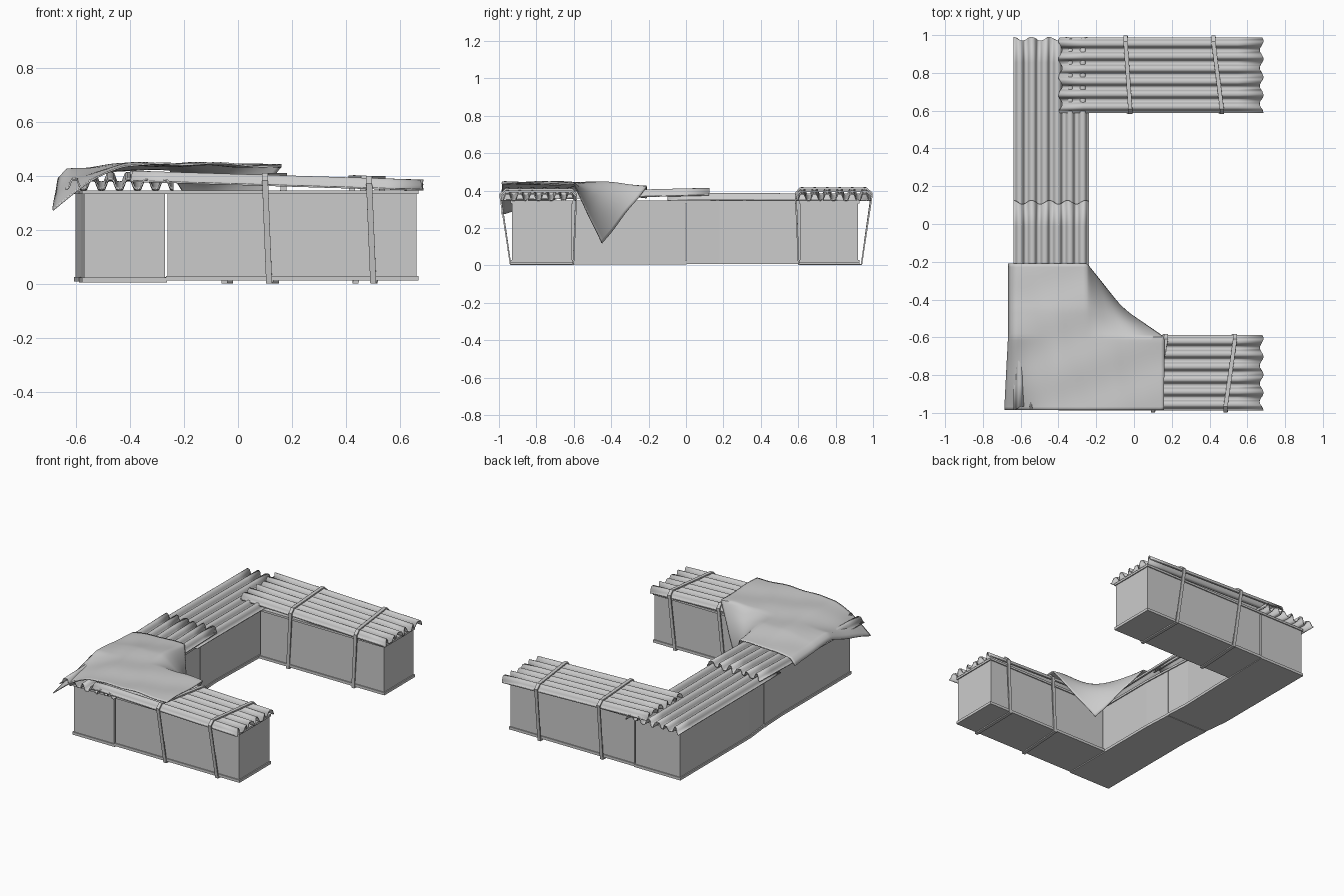
import bpy, bmesh, math
from mathutils import Vector

if "Cube" in bpy.data.objects:
    bpy.data.objects.remove(bpy.data.objects["Cube"])

grey = bpy.data.materials.new("plain_grey")
grey.use_nodes = True
grey.diffuse_color = (0.6, 0.6, 0.6, 1)
grey.node_tree.nodes["Principled BSDF"].inputs["Base Color"].default_value = (0.6, 0.6, 0.6, 1)


def finish(name, bm, thickness=0, smooth=False):
    bmesh.ops.recalc_face_normals(bm, faces=bm.faces)
    mesh = bpy.data.meshes.new(name)
    bm.to_mesh(mesh)
    bm.free()
    mesh.materials.append(grey)
    ob = bpy.data.objects.new(name, mesh)
    bpy.context.collection.objects.link(ob)
    if thickness:
        mod = ob.modifiers.new("thickness", 'SOLIDIFY')
        mod.thickness = thickness
        mod.offset = 0
    if smooth:
        bpy.ops.object.select_all(action='DESELECT')
        ob.select_set(True)
        bpy.context.view_layer.objects.active = ob
        bpy.ops.object.shade_smooth_by_angle(angle=math.radians(50))
    return ob


def prism(name, outline, z0, z1):
    bm = bmesh.new()
    face = bm.faces.new([bm.verts.new((x, y, z0)) for x, y in outline])
    top = bmesh.ops.extrude_face_region(bm, geom=[face])
    verts = [g for g in top["geom"] if isinstance(g, bmesh.types.BMVert)]
    bmesh.ops.translate(bm, verts=verts, vec=(0, 0, z1 - z0))
    return finish(name, bm)


def crate(name, outline, base):
    """Long box with a thin rail round its foot and its top edge."""
    prism(name, outline, base, 0.34)
    cx = sum(p[0] for p in outline) / len(outline)
    cy = sum(p[1] for p in outline) / len(outline)
    rim = [(x + math.copysign(0.007, x - cx), y + math.copysign(0.007, y - cy)) for x, y in outline]
    prism(name + "_foot_rail", rim, base, base + 0.018)
    prism(name + "_top_rail", rim, 0.332, 0.346)


def rectangle(x0, x1, y0, y1):
    return [(x0, y0), (x1, y0), (x1, y1), (x0, y1)]


def grid(nu, nv, point):
    bm = bmesh.new()
    rows = [[bm.verts.new(point(i / nu, j / nv)) for j in range(nv + 1)] for i in range(nu + 1)]
    for a, b in zip(rows, rows[1:]):
        for j in range(nv):
            bm.faces.new((a[j], b[j], b[j + 1], a[j + 1]))
    return bm


def ridge(v):
    """Rounded corrugation, six waves across a sheet."""
    return 0.5 - 0.5 * math.cos(v * 12 * math.pi)


def sheet(name, axis, start, end, side, z0, z1, width=0.4):
    def point(u, v):
        wave = math.tanh(2.2 * (2 * ridge(v) - 1)) / 2 + 0.5
        along = start + (end - start) * u
        if u in (0, 1):
            along -= math.copysign(0.02, along - (start + end) / 2) * ridge(v * 0.7)
        across = side + width * v
        z = z0 + (z1 - z0) * u + 0.036 * wave
        return (along, across, z) if axis == 'x' else (across, along, z)
    return finish(name, grid(8, 72, point), 0.006, True)


def strap(name, path, width=0.022):
    """Flat band following a closed path, wide along x."""
    bm = bmesh.new()
    pairs = [[bm.verts.new((x + s * width / 2, y, z)) for s in (-1, 1)] for x, y, z in path]
    for a, b in zip(pairs, pairs[1:] + pairs[:1]):
        bm.faces.new((a[0], a[1], b[1], b[0]))
    return finish(name, bm, 0.01)


# Boxes forming the U
crate("front_arm", rectangle(-0.26, 0.66, -0.93, -0.61), 0.012)
crate("back_arm", rectangle(-0.26, 0.66, 0.61, 0.92), 0.012)
crate("side_box_front", [(-0.57, -0.93), (-0.27, -0.93), (-0.27, -0.2), (-0.28, -0.003),
                         (-0.58, -0.003), (-0.57, -0.2)], 0.005)
crate("side_box_back", [(-0.58, 0.003), (-0.28, 0.003), (-0.29, 0.18), (-0.27, 0.92),
                        (-0.6, 0.92), (-0.6, 0.18)], 0.008)

# Corrugated roof sheets
sheet("side_roof_back", 'y', -0.1, 0.99, -0.638, 0.349, 0.346)
sheet("side_roof_front", 'y', -0.985, 0.125, -0.638, 0.35, 0.376)
sheet("back_arm_roof", 'x', -0.4, 0.685, 0.588, 0.38, 0.347)
sheet("front_arm_roof", 'x', -0.4, 0.685, -0.988, 0.38, 0.347)

# Tie straps: (name, x at inner edge, x at outer edge, side of the model)
for name, xin, xout, side in (("front_strap_inner", 0.17, 0.10, -1), ("front_strap_outer", 0.535, 0.485, -1),
                              ("back_strap_inner", -0.02, -0.045, 1), ("back_strap_outer", 0.465, 0.42, 1)):
    top = 0.411 - 0.03 * xin
    path = [(xin, side * 0.587, top - 0.025), (xin, side * 0.61, top)]
    path += [(xout, side * 0.965, top), (xout, side * 0.993, top - 0.025)]
    path += [(xout + 0.015, side * 0.938, 0.005), (xin - 0.03, side * 0.602, 0.005)]
    strap(name, path)


# Draped cover over the front corner
def drape(u, v):
    x, y = -0.665 + 0.825 * u, -0.985 + 0.775 * v
    z = 0.442 - 0.03 * max(0, x + 0.1) - 0.025 * max(0, (-0.4 - x) / 0.26)
    z += 0.006 * math.sin(9 * x + 14 * y) * math.sin(17 * x - 6 * y)
    z -= 0.02 * max(0, (y + 0.45) / 0.24)
    # Inner corner hanging between the two arms
    sx, sy = max(0, (x + 0.25) / 0.41), max(0, (y + 0.6) / 0.39)
    hang = sx * sy
    x -= 0.22 * hang
    y -= 0.24 * hang
    z -= 0.30 * hang
    # Outer corner folding down past the roof edge
    s = min(1, max(0, (-0.6 - y) / 0.38))
    t = max(0, (-0.42 - x) / 0.245)
    z -= 0.14 * s * t ** 1.4
    x -= 0.02 * s * t
    z -= 0.035 * max(0, (0.04 - u) / 0.04) * (1 - s)
    return (x, y, z)


finish("draped_cover", grid(48, 44, drape), 0.006, True)
